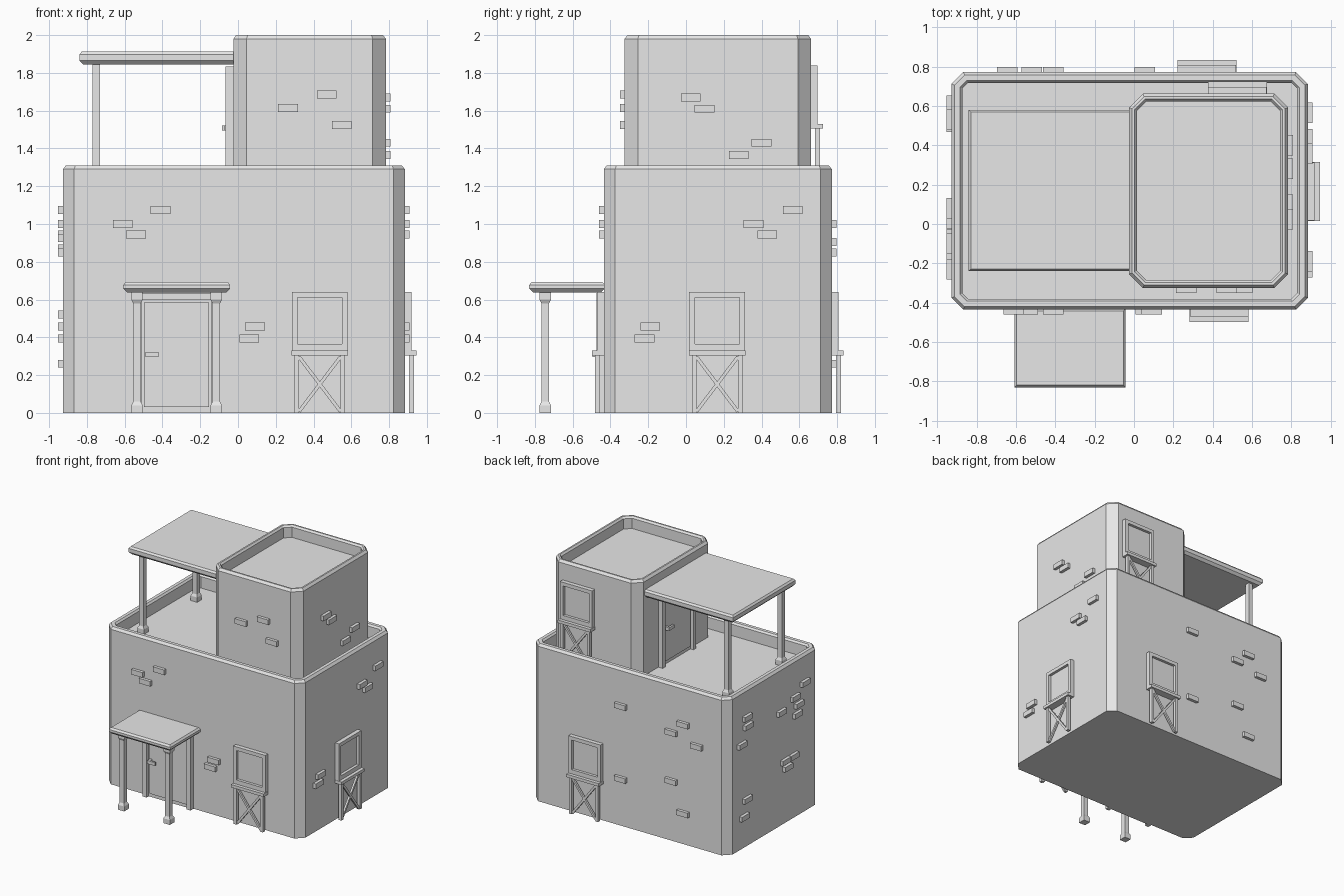
import bpy, bmesh, math
from mathutils import Matrix, Vector

cube = bpy.data.objects.get("Cube")
if cube:
    bpy.data.objects.remove(cube, do_unlink=True)

plaster = bpy.data.materials.new("plaster_grey")
plaster.use_nodes = True
grey = (0.8, 0.8, 0.8, 1)
plaster.diffuse_color = grey
plaster.node_tree.nodes["Principled BSDF"].inputs["Base Color"].default_value = grey

ROOF = 1.2


def finish(name, bm, matrix=Matrix()):
    bmesh.ops.recalc_face_normals(bm, faces=bm.faces)
    mesh = bpy.data.meshes.new(name)
    bm.to_mesh(mesh)
    bm.free()
    mesh.materials.append(plaster)
    obj = bpy.data.objects.new(name, mesh)
    obj.matrix_world = matrix
    bpy.context.scene.collection.objects.link(obj)
    return obj


def add_box(bm, x0, x1, y0, y1, z0, z1, tilt=0):
    size = Matrix.Diagonal((x1 - x0, y1 - y0, z1 - z0, 1))
    centre = Vector((x0 + x1, y0 + y1, z0 + z1)) / 2
    place = Matrix.Translation(centre) @ Matrix.Rotation(tilt, 4, 'Y') @ size
    return bmesh.ops.create_cube(bm, size=1, matrix=place)["verts"]


def loft(bm, rings):
    """Skin a stack of equal-length rings and cap both ends."""
    rows = [[bm.verts.new(p) for p in ring] for ring in rings]
    for a, b in zip(rows, rows[1:]):
        for i in range(len(a)):
            j = (i + 1) % len(a)
            bm.faces.new((a[i], a[j], b[j], b[i]))
    bm.faces.new(rows[0])
    bm.faces.new(rows[-1])


def chamfered_ring(x0, x1, y0, y1, cut, inset, z):
    c = cut - inset * 0.586
    x0, x1, y0, y1 = x0 + inset, x1 - inset, y0 + inset, y1 - inset
    return [(x0 + c, y0, z), (x1 - c, y0, z), (x1, y0 + c, z), (x1, y1 - c, z),
            (x1 - c, y1, z), (x0 + c, y1, z), (x0, y1 - c, z), (x0, y0 + c, z)]


def storey(name, bounds, cut, rim, bottom, floor, top):
    """Chamfered block with a bevelled parapet around a sunken roof."""
    profile = [(0, bottom), (0, top - 0.02), (0.015, top),
               (rim - 0.012, top), (rim, top - 0.015), (rim, floor)]
    bm = bmesh.new()
    loft(bm, [chamfered_ring(*bounds, cut, inset, z) for inset, z in profile])
    finish(name, bm)


def canopy(name, x0, x1, y0, y1, z0, z1):
    bm = bmesh.new()
    profile = [(0.02, z0), (0, z0 + 0.02), (0, z1 - 0.015), (0.012, z1)]
    loft(bm, [[(x0 + i, y0 + i, z), (x1 - i, y0 + i, z),
               (x1 - i, y1 - i, z), (x0 + i, y1 - i, z)] for i, z in profile])
    finish(name, bm)


def post(name, x, y, z0, z1, capital):
    foot, shaft = 0.03, 0.02
    profile = [(foot, z0), (foot, z0 + 0.04), (shaft, z0 + 0.06)]
    if capital:
        profile += [(shaft, z1 - 0.06), (foot, z1 - 0.04), (foot, z1)]
    else:
        profile += [(shaft, z1)]
    bm = bmesh.new()
    loft(bm, [[(x - r, y - r, z), (x + r, y - r, z),
               (x + r, y + r, z), (x - r, y + r, z)] for r, z in profile])
    finish(name, bm)


def wall(turn, distance, along=0, z=0):
    """Local frame on a wall: x along it, -y outward, origin on its surface."""
    return (Matrix.Rotation(math.radians(turn), 4, 'Z')
            @ Matrix.Translation((along, -distance, z)))


def frame(bm, w, z0, z1, t, depth):
    add_box(bm, -w, -w + t, -depth, 0.01, z0, z1)
    add_box(bm, w - t, w, -depth, 0.01, z0, z1)
    add_box(bm, -w + t, w - t, -depth, 0.01, z1 - t, z1)


def window(name, place):
    bm = bmesh.new()
    frame(bm, 0.148, 0.32, 0.64, 0.03, 0.035)
    add_box(bm, -0.118, 0.118, -0.035, 0.01, 0.32, 0.365)
    add_box(bm, -0.118, 0.118, -0.012, 0.01, 0.365, 0.61)
    finish(name + "_frame", bm, place)
    bm = bmesh.new()
    add_box(bm, -0.15, 0.15, -0.062, 0, 0.305, 0.33)
    finish(name + "_sill", bm, place)
    # Legs and crossed braces below the sill
    bm = bmesh.new()
    width, height = 0.22, 0.29
    for side in (-1, 1):
        x = side * 0.122
        add_box(bm, x - 0.012, x + 0.012, -0.048, -0.022, 0, 0.305)
        half = math.hypot(width, height) / 2
        add_box(bm, -0.009, 0.009, -0.042, -0.026, 0.152 - half, 0.152 + half,
                side * math.atan2(width, height))
    finish(name + "_braces", bm, place)


def door(name, place):
    bm = bmesh.new()
    frame(bm, 0.22, 0, 0.635, 0.035, 0.04)
    finish(name + "_frame", bm, place)
    bm = bmesh.new()
    add_box(bm, -0.185, 0.185, -0.012, 0.01, 0, 0.6)
    add_box(bm, -0.172, 0.172, -0.022, 0, 0.03, 0.585)
    finish(name + "_panel", bm, place)
    bm = bmesh.new()
    add_box(bm, -0.165, -0.145, -0.06, -0.02, 0.295, 0.322)
    add_box(bm, -0.165, -0.095, -0.06, -0.045, 0.295, 0.322)
    finish(name + "_handle", bm, place)


def bricks(name, place, spots):
    bm = bmesh.new()
    for u, z in spots:
        add_box(bm, u - 0.052, u + 0.052, -0.025, 0.01, z - 0.021, z + 0.021)
    finish(name, bm, place)


# Two storeys
storey("lower_storey", (-0.927, 0.883, -0.435, 0.772), 0.06, 0.055, 0, ROOF, 1.31)
storey("upper_storey", (-0.025, 0.783, -0.325, 0.662), 0.07, 0.04, ROOF, 1.9, 2)

# Porch and roof shade
canopy("porch_canopy", -0.608, -0.042, -0.83, -0.43, 0.638, 0.692)
canopy("roof_canopy", -0.84, 0, -0.24, 0.58, 1.845, 1.912)
for label, x in (("right", -0.535), ("left", -0.115)):
    post("porch_post_" + label, x, -0.745, 0, 0.64, True)
for label, y in (("front", -0.18), ("back", 0.52)):
    post("roof_post_" + label, -0.75, y, ROOF, 1.85, False)

# Doors
door("front_door", wall(0, 0.435, -0.325))
door("roof_door", wall(270, 0.025, -0.18, ROOF))

# Windows
window("front_window", wall(0, 0.435, 0.433))
window("left_window", wall(90, 0.883, 0.165))
window("back_window", wall(180, 0.772, -0.37))
window("upper_back_window", wall(180, 0.662, -0.525, ROOF))

# Exposed bricks
bricks("front_bricks", wall(0, 0.435),
       [(-0.41, 1.075), (-0.61, 1), (-0.54, 0.945), (0.09, 0.457), (0.06, 0.393)])
bricks("left_bricks", wall(90, 0.883),
       [(0.565, 1.075), (0.357, 1), (0.43, 0.945), (-0.19, 0.457), (-0.22, 0.393)])
bricks("back_bricks", wall(180, 0.772),
       [(-0.055, 1), (0.52, 1), (0.41, 0.905), (0.645, 0.85),
        (0.41, 0.5), (-0.055, 0.393), (0.52, 0.26)])
bricks("right_bricks", wall(270, 0.927),
       [(0.23, 1.075), (0.1, 1), (0.15, 0.925), (-0.08, 0.945), (0.13, 0.85),
        (-0.53, 1.075), (-0.52, 1), (-0.6, 0.87),
        (-0.03, 0.52), (0.08, 0.52), (0, 0.457), (-0.53, 0.393), (-0.57, 0.26)])
bricks("upper_front_bricks", wall(0, 0.325),
       [(0.47, 1.685), (0.265, 1.615), (0.55, 1.525)])
bricks("upper_left_bricks", wall(90, 0.783),
       [(0.025, 1.67), (0.098, 1.61), (0.4, 1.43), (0.28, 1.365)])
